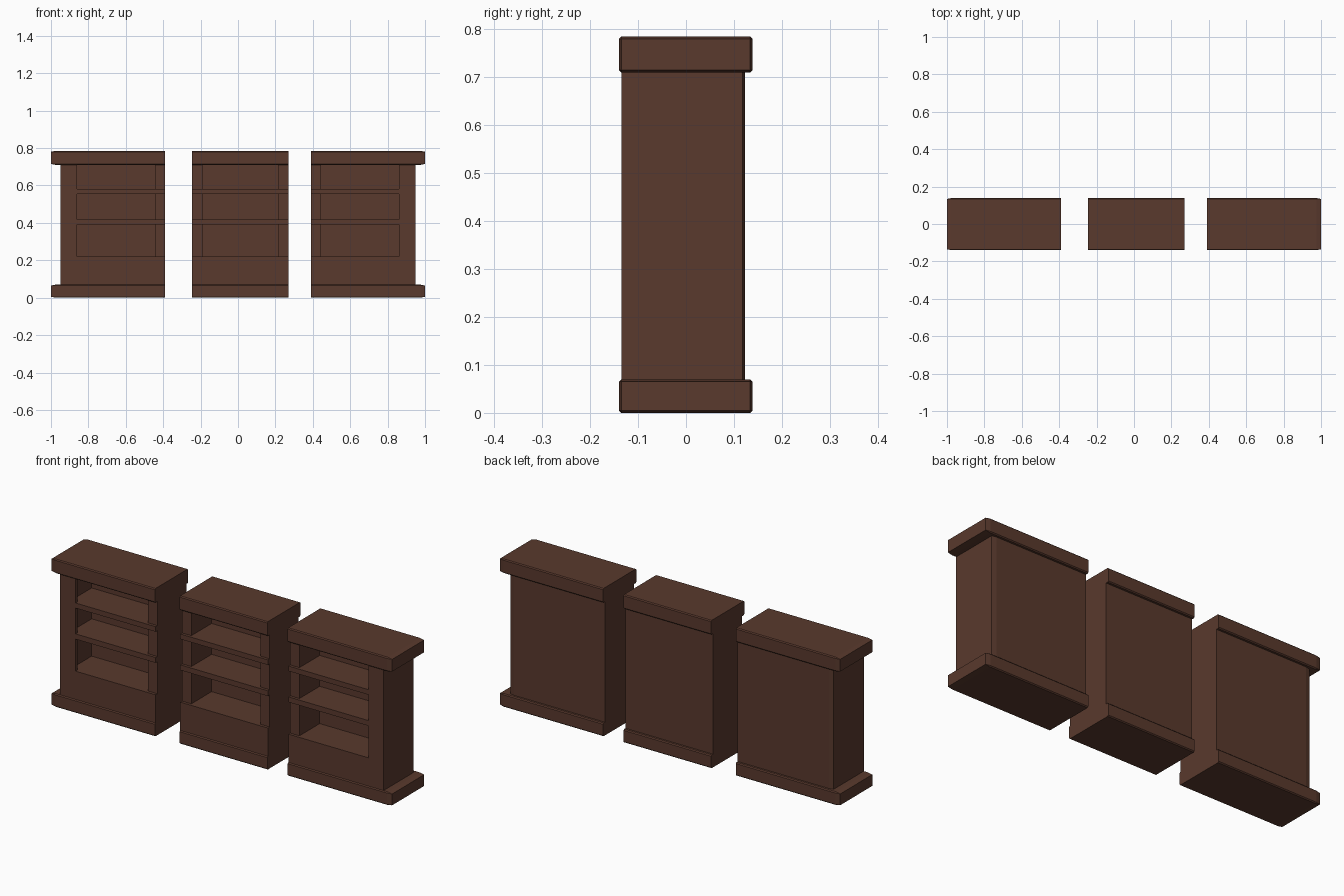
import bpy, bmesh

cube = bpy.data.objects.get("Cube")
if cube:
    bpy.data.objects.remove(cube)

wood = bpy.data.materials.new("dark_brown_wood")
wood.use_nodes = True
colour = (0.1, 0.041, 0.026, 1)
wood.diffuse_color = colour
shader = wood.node_tree.nodes["Principled BSDF"]
shader.inputs["Base Color"].default_value = colour
shader.inputs["Roughness"].default_value = 0.8

FRONT, STILE_FRONT = -0.135, -0.12    # facing depth, carcass depth
BACK, INNER_BACK = 0.123, 0.05
FLOOR, BODY_TOP, TOP = 0.07, 0.71, 0.785
WALL, PILASTER, OVERHANG = 0.055, 0.09, 0.05
EDGE, END = 0.005, 0.025              # chamfer across and along


def loft(name, rings):
    """Join matching rings of points into a closed solid."""
    bm = bmesh.new()
    loops = [[bm.verts.new(p) for p in ring] for ring in rings]
    for a, b in zip(loops, loops[1:]):
        for i in range(len(a)):
            j = (i + 1) % len(a)
            bm.faces.new((a[i], a[j], b[j], b[i]))
    bm.faces.new(loops[0])
    bm.faces.new(loops[-1])
    bmesh.ops.recalc_face_normals(bm, faces=bm.faces)
    mesh = bpy.data.meshes.new(name)
    bm.to_mesh(mesh)
    bm.free()
    mesh.materials.append(wood)
    obj = bpy.data.objects.new(name, mesh)
    bpy.context.collection.objects.link(obj)
    return obj


def box(name, x, y, z):
    return loft(name, [[(x[0], y[0], h), (x[1], y[0], h), (x[1], y[1], h), (x[0], y[1], h)]
                       for h in z])


def moulding(name, x0, x1, z0, z1, side, outer):
    """Chamfered slab; the outer end also gets a chamfer."""
    y0, y1, e = -0.14, 0.139, EDGE
    full = [(y0 + e, z0), (y1 - e, z0), (y1, z0 + e), (y1, z1 - e),
            (y1 - e, z1), (y0 + e, z1), (y0, z1 - e), (y0, z0 + e)]
    cap = [(min(max(y, y0 + e), y1 - e), min(max(z, z0 + e), z1 - e)) for y, z in full]
    steps = [(x0, full), (x1 - END, full), (x1, cap)] if outer else [(x0, full), (x1, full)]
    obj = loft(name, [[(side * x, y, z) for y, z in ring] for x, ring in steps])
    bm = bmesh.new()
    bm.from_mesh(obj.data)
    bmesh.ops.remove_doubles(bm, verts=bm.verts, dist=0.0001)
    bmesh.ops.recalc_face_normals(bm, faces=bm.faces)
    bm.to_mesh(obj.data)
    bm.free()


def bookcase(name, x0, x1, side=1, outer=False):
    """One shelf unit; side mirrors it, outer adds pilaster and overhang."""
    def part(label, xa, xb, y, z):
        box(f"{name}_{label}", (side * xa, side * xb), y, z)

    end = x1 - OVERHANG if outer else x1
    face_end = end - PILASTER if outer else end
    height = (FLOOR, BODY_TOP)

    # Base and cornice
    moulding(f"{name}_base", x0, x1, 0, FLOOR, side, outer)
    moulding(f"{name}_cornice", x0, x1, BODY_TOP, TOP, side, outer)

    # Carcass sides and back
    part("inner_side", x0, x0 + WALL, (STILE_FRONT, BACK), height)
    if outer:
        plan = [(end - WALL, STILE_FRONT), (end, STILE_FRONT), (end, BACK - EDGE),
                (end - END, BACK), (end - WALL, BACK)]
        loft(f"{name}_outer_side", [[(side * x, y, z) for x, y in plan] for z in height])
        part("pilaster", face_end, end, (FRONT, STILE_FRONT), height)
    else:
        part("outer_side", end - WALL, end, (STILE_FRONT, BACK), height)
    part("back_panel", x0 + WALL, end - WALL, (INNER_BACK, BACK), height)

    # Shelves with facing strips; the lowest one is a deep plinth
    levels = {"plinth": (FLOOR, 0.22), "lower_shelf": (0.39, 0.418), "upper_shelf": (0.555, 0.582)}
    for label, z in levels.items():
        part(label, x0 + WALL, end - WALL, (STILE_FRONT, INNER_BACK), z)
        part(label + "_facing", x0, face_end, (FRONT, STILE_FRONT), z)


bookcase("left_bookcase", 0.39, 1.0, 1, True)
bookcase("right_bookcase", 0.39, 1.0, -1, True)
bookcase("middle_bookcase", -0.245, 0.27)
